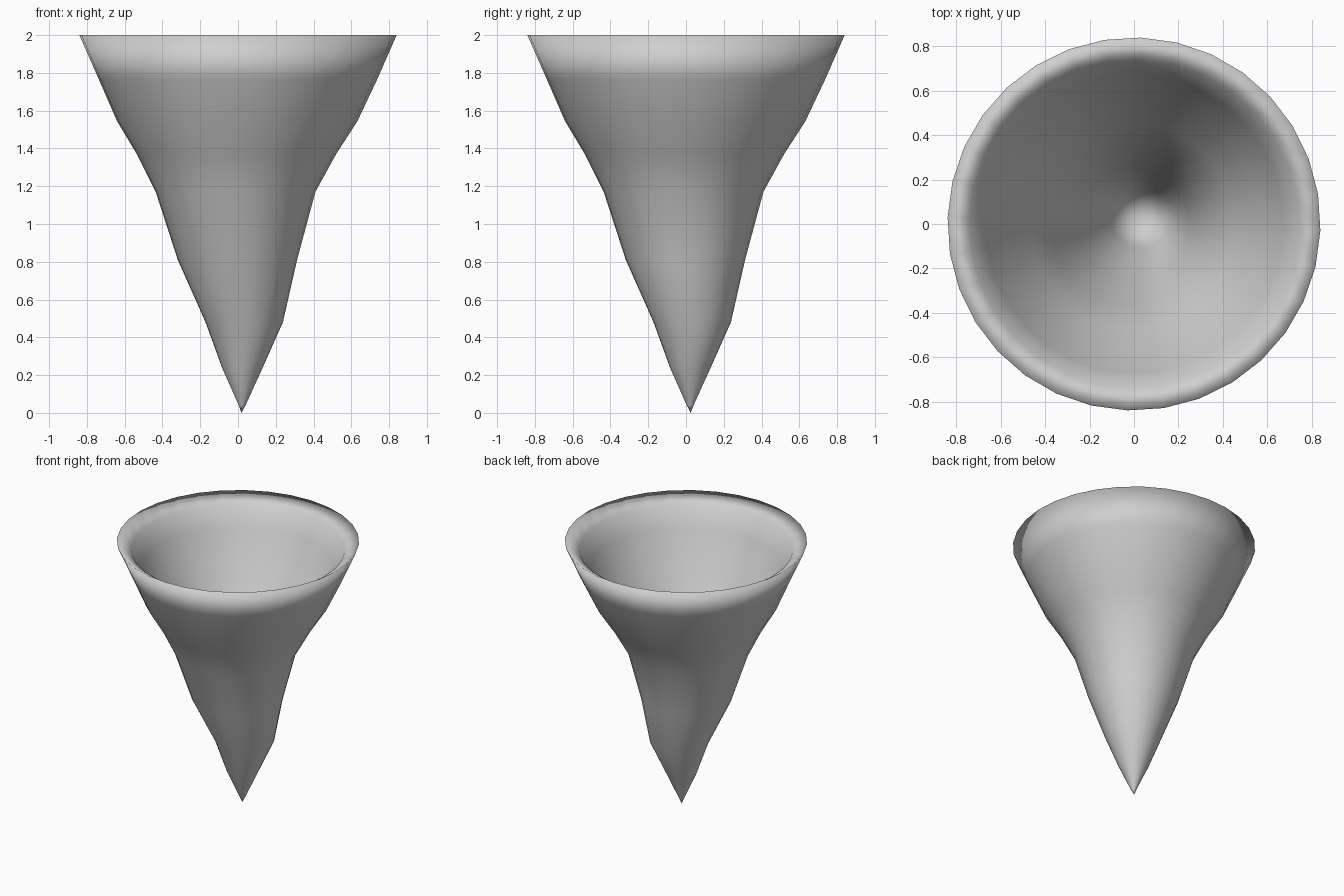
import bpy, bmesh, math

if "Cube" in bpy.data.objects:
    bpy.data.objects.remove(bpy.data.objects["Cube"])

SIDES = 32
WALL, RISE = 0.065, 0.028     # inner wall offset inward and upward

# Profile rings: height, radius, sideways lean toward +x and +y
RINGS = [(0.04, 0.018, 0.022), (0.24, 0.108, 0.023), (0.48, 0.205, 0.033),
         (0.81, 0.316, -0.003), (1.17, 0.423, -0.013), (1.37, 0.528, -0.008),
         (1.545, 0.637, -0.004), (1.765, 0.737, 0.0), (2.0, 0.84, 0.0)]
LIP = (1.935, 0.74, 0.0)
TIP = (0.018, 0.025)

mat = bpy.data.materials.new("plain grey")
mat.diffuse_color = (0.62, 0.62, 0.62, 1)
mat.use_nodes = True
mat.node_tree.nodes["Principled BSDF"].inputs["Base Color"].default_value = mat.diffuse_color

bm = bmesh.new()


def add_ring(z, radius, lean):
    verts = []
    for i in range(SIDES):
        a = 2 * math.pi * i / SIDES - math.radians(2)
        verts.append(bm.verts.new((lean + radius * math.cos(a),
                                   lean + radius * math.sin(a), z)))
    return verts


def skin(rings, tip, inward):
    """Bridge rings upward from a pointed tip."""
    def face(*verts):
        bm.faces.new(verts[::-1] if inward else verts)
    for i in range(SIDES):
        j = (i + 1) % SIDES
        face(tip, rings[0][j], rings[0][i])
        for low, high in zip(rings, rings[1:]):
            face(low[i], low[j], high[j], high[i])


# Outer wall and inner wall of even thickness, joined by a sloping lip
rim = add_ring(*RINGS[-1])
outer = [add_ring(*r) for r in RINGS[:-1]] + [rim]
inner = [add_ring(z + RISE, r - WALL, c) for z, r, c in RINGS[2:-1]]
inner += [add_ring(*LIP), rim]
skin(outer, bm.verts.new((*TIP, 0.0)), False)
skin(inner, bm.verts.new((0.03, 0.03, 0.17)), True)

bmesh.ops.recalc_face_normals(bm, faces=bm.faces)
for f in bm.faces:
    f.smooth = True
mesh = bpy.data.meshes.new("hollow_cone")
bm.to_mesh(mesh)
bm.free()
mesh.materials.append(mat)
cone = bpy.data.objects.new("hollow_cone", mesh)
bpy.context.collection.objects.link(cone)
